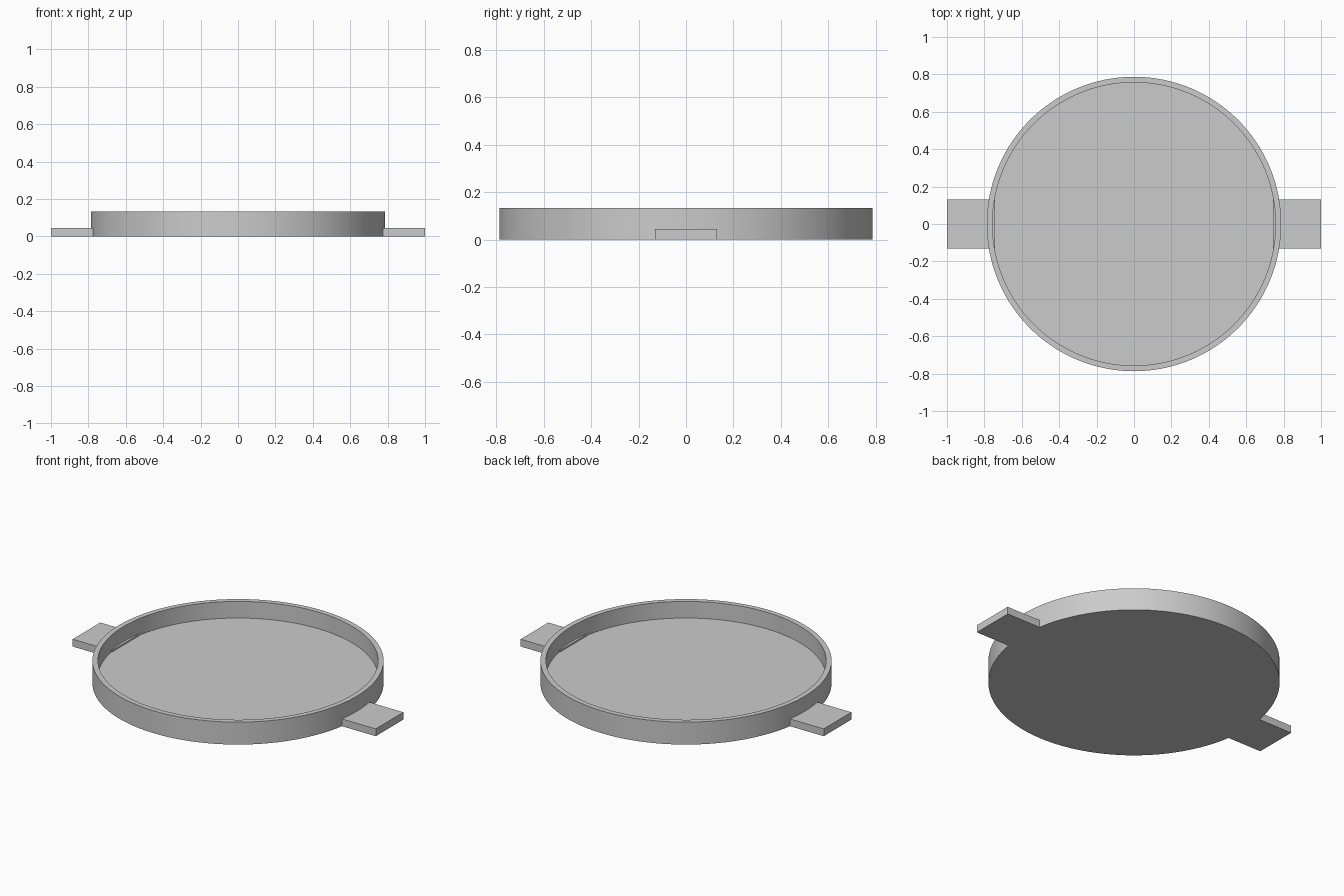
import bpy
import bmesh
import math
from mathutils import Matrix, Vector

cube = bpy.data.objects.get("Cube")
if cube:
    bpy.data.objects.remove(cube, do_unlink=True)

OUTER, INNER = 0.787, 0.757
HEIGHT, FLOOR = 0.134, 0.035
SEGMENTS = 128

grey = bpy.data.materials.new("plain grey")
grey.use_nodes = True
colour = (0.6, 0.6, 0.6, 1)
grey.diffuse_color = colour
grey.node_tree.nodes["Principled BSDF"].inputs["Base Color"].default_value = colour


def add_object(name, bm):
    bmesh.ops.recalc_face_normals(bm, faces=bm.faces)
    mesh = bpy.data.meshes.new(name)
    bm.to_mesh(mesh)
    bm.free()
    mesh.materials.append(grey)
    obj = bpy.data.objects.new(name, mesh)
    bpy.context.collection.objects.link(obj)
    return obj


# Round tray: floor, wall and rim profile turned about the z axis
profile = [(0, FLOOR), (INNER, FLOOR), (INNER, HEIGHT),
           (OUTER, HEIGHT), (OUTER, 0), (0, 0)]
bm = bmesh.new()
verts = [bm.verts.new((r, 0, z)) for r, z in profile]
edges = [bm.edges.new(pair) for pair in zip(verts, verts[1:])]
bmesh.ops.spin(bm, geom=verts + edges, cent=(0, 0, 0), axis=(0, 0, 1),
               angle=math.tau, steps=SEGMENTS)
bmesh.ops.remove_doubles(bm, verts=bm.verts, dist=0.0001)
tray = add_object("round_tray", bm)

bpy.context.view_layer.objects.active = tray
tray.select_set(True)
bpy.ops.object.shade_smooth_by_angle(angle=math.radians(30))
tray.select_set(False)

# Flat tab handles, passing through the wall and showing slightly inside
TAB_START, TAB_END, TAB_WIDTH, TAB_HEIGHT = 0.742, 1.0, 0.26, 0.044
for name, side in (("left_handle", 1), ("right_handle", -1)):
    bm = bmesh.new()
    centre = Vector((side * (TAB_START + TAB_END) / 2, 0, TAB_HEIGHT / 2))
    size = Vector((TAB_END - TAB_START, TAB_WIDTH, TAB_HEIGHT))
    bmesh.ops.create_cube(bm, size=1,
                          matrix=Matrix.Translation(centre) @ Matrix.Diagonal(size).to_4x4())
    add_object(name, bm)
